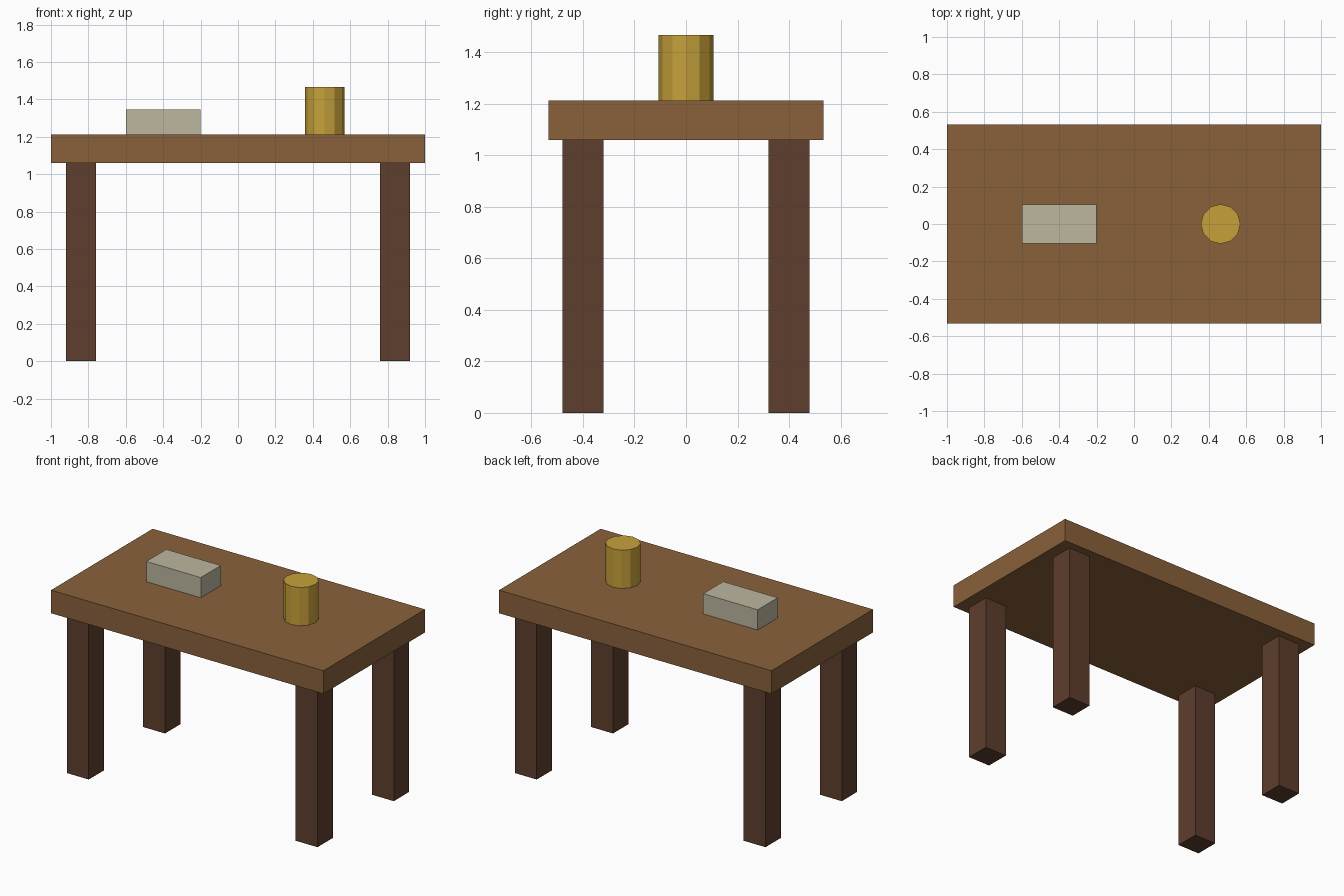
import bpy
from mathutils import Vector

default = bpy.data.objects.get("Cube")
if default:
    bpy.data.objects.remove(default, do_unlink=True)


def linear(c):
    c /= 255
    return c / 12.92 if c <= 0.04045 else ((c + 0.055) / 1.055) ** 2.4


def material(name, *rgb):
    color = [linear(c) for c in rgb] + [1.0]
    mat = bpy.data.materials.new(name)
    mat.use_nodes = True
    mat.diffuse_color = color
    mat.node_tree.nodes["Principled BSDF"].inputs["Base Color"].default_value = color
    return mat


def box(name, low, high, mat):
    low, high = Vector(low), Vector(high)
    bpy.ops.mesh.primitive_cube_add(size=1, location=(low + high) / 2)
    obj = bpy.context.object
    obj.name = name
    size = high - low
    for v in obj.data.vertices:
        v.co = v.co * size
    obj.data.materials.append(mat)
    return obj


top_wood = material("warm_brown_wood", 138, 97, 59)
leg_wood = material("dark_brown_wood", 94, 62, 45)
pale = material("pale_stone", 188, 183, 159)
gold = material("gold", 198, 161, 58)

TOP_LOW, TOP_HIGH = 1.06, 1.213

# Tabletop
box("tabletop", (-1, -0.533, TOP_LOW), (1, 0.533, TOP_HIGH), top_wood)

# Four square legs, mirrored about both axes
for side, sx in (("left", 1), ("right", -1)):
    for end, sy in (("front", -1), ("back", 1)):
        x, y, half = 0.84 * sx, 0.4 * sy, 0.08
        box(f"{end}_{side}_leg", (x - half, y - half, 0),
            (x + half, y + half, TOP_LOW), leg_wood)

# Block lying on the table
box("pale_block", (-0.6, -0.105, TOP_HIGH), (-0.2, 0.105, 1.347), pale)

# Twelve-sided canister
height = 1.467 - TOP_HIGH
bpy.ops.mesh.primitive_cylinder_add(
    vertices=12, radius=0.106, depth=height,
    location=(0.463, 0, TOP_HIGH + height / 2))
canister = bpy.context.object
canister.name = "canister"
canister.data.materials.append(gold)
